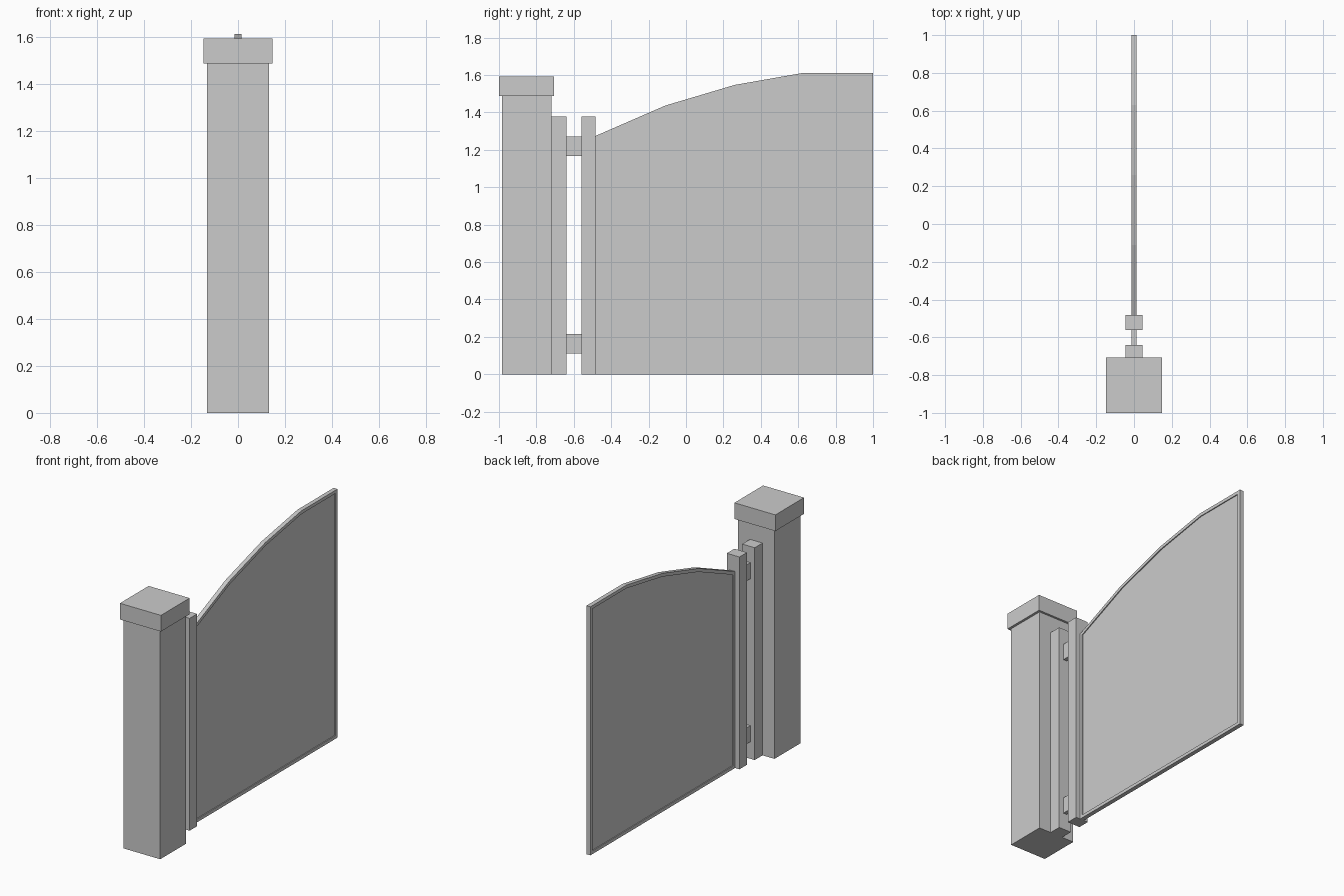
import bpy, bmesh

if "Cube" in bpy.data.objects:
    bpy.data.objects.remove(bpy.data.objects["Cube"])


def finish(name, bm):
    bmesh.ops.recalc_face_normals(bm, faces=bm.faces[:])
    mesh = bpy.data.meshes.new(name)
    bm.to_mesh(mesh)
    bm.free()
    obj = bpy.data.objects.new(name, mesh)
    bpy.context.collection.objects.link(obj)
    return obj


def box(name, half_x, y0, y1, z0, z1):
    bm = bmesh.new()
    bmesh.ops.create_cube(bm, size=1)
    bmesh.ops.scale(bm, vec=(2 * half_x, y1 - y0, z1 - z0), verts=bm.verts)
    bmesh.ops.translate(bm, vec=(0, (y0 + y1) / 2, (z0 + z1) / 2), verts=bm.verts)
    return finish(name, bm)


# Pillar and its overhanging cap
box("pillar", 0.131, -0.984, -0.72, 0, 1.487)
box("pillar_cap", 0.147, -1.0, -0.706, 1.487, 1.592)

# Upright on the pillar and upright on the gate leaf
box("pillar_jamb", 0.045, -0.72, -0.64, 0, 1.377)
box("gate_stile", 0.045, -0.56, -0.483, 0, 1.377)

# Hinges bridging the two uprights
for name, z in (("lower_hinge", 0.11), ("upper_hinge", 1.167)):
    box(name, 0.013, -0.64, -0.56, z, z + 0.105)

# Gate leaf: arched outline, thickened, with a recessed panel on both sides
HALF = 0.014
outline = [(-0.485, 0), (1.0, 0), (1.0, 1.612), (0.63, 1.612),
           (0.26, 1.547), (-0.11, 1.437), (-0.485, 1.274)]
bm = bmesh.new()
face = bm.faces.new([bm.verts.new((-HALF, y, z)) for y, z in outline])
ext = bmesh.ops.extrude_face_region(bm, geom=[face], use_keep_orig=True)
moved = [g for g in ext["geom"] if isinstance(g, bmesh.types.BMVert)]
bmesh.ops.translate(bm, vec=(2 * HALF, 0, 0), verts=moved)
bmesh.ops.recalc_face_normals(bm, faces=bm.faces[:])
sides = [f for f in bm.faces if abs(f.normal.x) > 0.9]
bmesh.ops.inset_region(bm, faces=sides, thickness=0.021, use_even_offset=True)
# Extrude each inner panel inward for a crisp step
for f in sides:
    step = -0.006 if f.normal.x > 0 else 0.006
    r = bmesh.ops.extrude_discrete_faces(bm, faces=[f])
    bmesh.ops.translate(bm, vec=(step, 0, 0), verts=r["faces"][0].verts)
finish("gate_leaf", bm)
